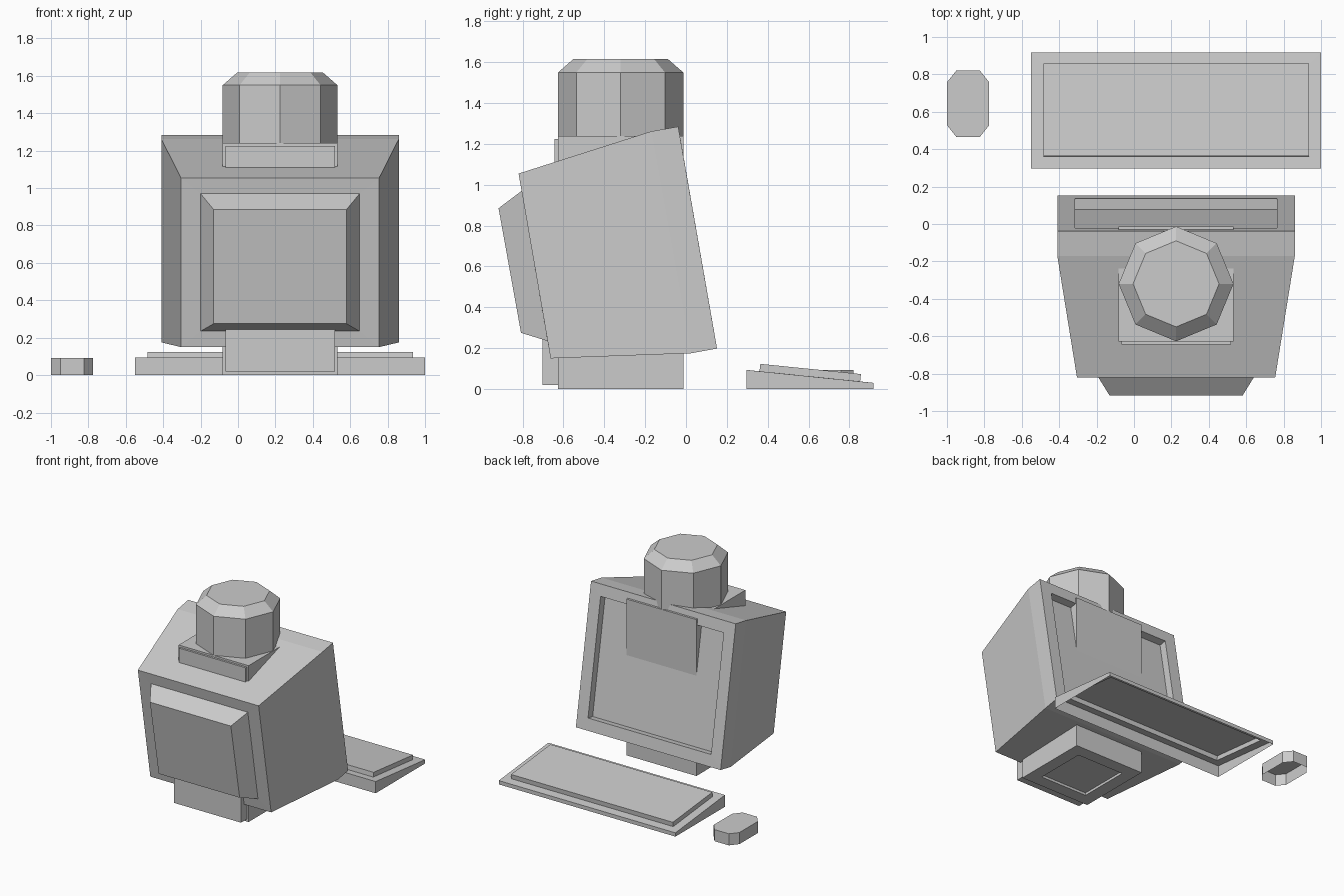
import bpy, bmesh, math

if "Cube" in bpy.data.objects:
    bpy.data.objects.remove(bpy.data.objects["Cube"])


def loft(name, rings, cap_start=True, cap_end=True):
    """Skin a list of equal-length vertex rings with flat quads."""
    bm = bmesh.new()
    loops = [[bm.verts.new(p) for p in ring] for ring in rings]
    for a, b in zip(loops, loops[1:]):
        n = len(a)
        for i in range(n):
            j = (i + 1) % n
            bm.faces.new((a[i], a[j], b[j], b[i]))
    if cap_start:
        bm.faces.new(loops[0][::-1])
    if cap_end:
        bm.faces.new(loops[-1])
    bmesh.ops.recalc_face_normals(bm, faces=bm.faces)
    mesh = bpy.data.meshes.new(name)
    bm.to_mesh(mesh)
    bm.free()
    obj = bpy.data.objects.new(name, mesh)
    bpy.context.collection.objects.link(obj)
    return obj


def rect(x0, x1, a, b):
    """Rectangle between x0..x1 with edges at (y, z) points a and b."""
    return [(x0, *a), (x1, *a), (x1, *b), (x0, *b)]


def flat(x0, x1, y0, y1, z):
    return rect(x0, x1, (y0, z), (y1, z))


CX = 0.225


def upright(half, bottom, top):
    return rect(CX - half, CX + half, bottom, top)


# Tilted monitor: recessed screen, bezel, tapered housing, rear hump
loft("monitor", [
    upright(0.54, (0.077, 0.28), (-0.081, 1.185)),
    upright(0.54, (0.136, 0.29), (-0.022, 1.195)),
    upright(0.635, (0.152, 0.198), (-0.038, 1.285)),
    upright(0.635, (0.025, 0.175), (-0.17, 1.262)),
    upright(0.53, (-0.663, 0.15), (-0.82, 1.055)),
    upright(0.425, (-0.678, 0.235), (-0.805, 0.97)),
    upright(0.355, (-0.808, 0.275), (-0.918, 0.885)),
])

# Dispenser column with a shallow recess underneath
X0, X1, Y0, Y1 = CX - 0.307, CX + 0.307, -0.627, -0.013
loft("dispenser_column", [
    flat(X0 + 0.1, X1 - 0.1, Y0 + 0.1, Y1 - 0.1, 0.02),
    flat(X0 + 0.1, X1 - 0.1, Y0 + 0.1, Y1 - 0.1, 0.0),
    flat(X0, X1, Y0, Y1, 0.0),
    flat(X0, X1, Y0, Y1, 1.24),
])

# Front panels of the dispenser
for name, y, z0, z1 in (("lower_panel", -0.703, 0.02, 0.6),
                        ("upper_panel", -0.643, 0.85, 1.225)):
    loft(name, [flat(CX - 0.293, CX + 0.293, y, Y0 + 0.01, z) for z in (z0, z1)])


# Eight-sided water bottle
def octagon(r, z):
    return [(CX + r * math.cos(i * math.pi / 4),
             -0.32 + r * math.sin(i * math.pi / 4), z) for i in range(8)]


loft("water_bottle", [octagon(0.307, 1.24), octagon(0.307, 1.55), octagon(0.23, 1.617)])

# Wedge keyboard, open underneath, with raised key area
loft("keyboard", [
    flat(-0.55, 1.0, 0.297, 0.918, 0.0),
    rect(-0.55, 1.0, (0.297, 0.093), (0.918, 0.03)),
    rect(-0.485, 0.935, (0.36, 0.087), (0.853, 0.037)),
    rect(-0.485, 0.935, (0.364, 0.123), (0.857, 0.073)),
], cap_start=False)

# Mouse with cut corners, open underneath
corners = [(-0.113, -0.115), (-0.063, -0.177), (0.063, -0.177), (0.113, -0.115),
           (0.113, 0.115), (0.063, 0.177), (-0.063, 0.177), (-0.113, 0.115)]
loft("mouse", [[(-0.887 + x, 0.643 + y, z) for x, y in corners]
               for z in (0.0, 0.092)], cap_start=False)
